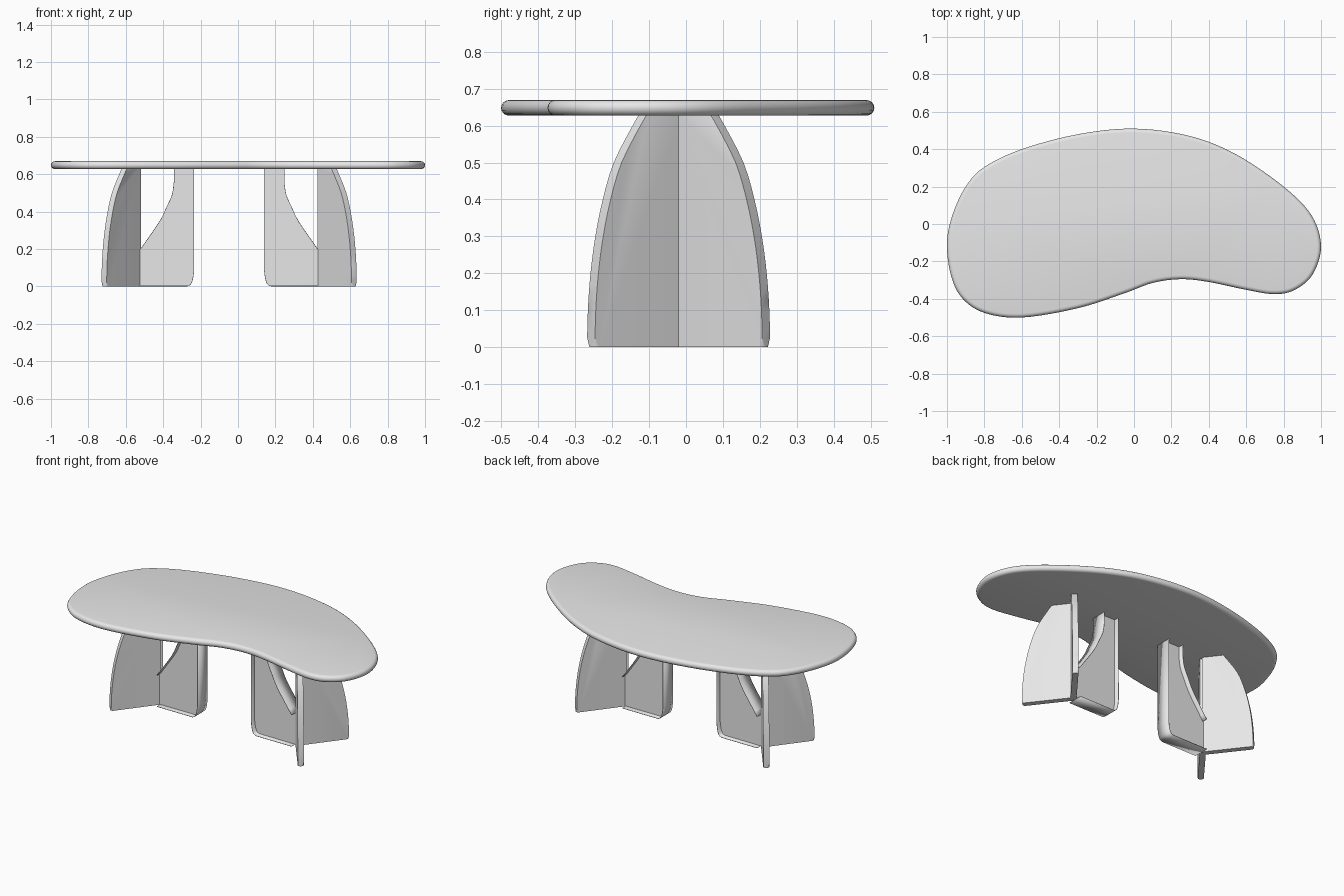
import bpy, bmesh, math
from mathutils import Vector, Matrix

if "Cube" in bpy.data.objects:
    bpy.data.objects.remove(bpy.data.objects["Cube"])

grey = bpy.data.materials.new("light_grey")
grey.diffuse_color = (0.8, 0.8, 0.8, 1)
grey.use_nodes = True
grey.node_tree.nodes["Principled BSDF"].inputs["Base Color"].default_value = grey.diffuse_color


def finish(bm, name, angle=40):
    bmesh.ops.recalc_face_normals(bm, faces=bm.faces)
    me = bpy.data.meshes.new(name)
    bm.to_mesh(me)
    bm.free()
    ob = bpy.data.objects.new(name, me)
    bpy.context.collection.objects.link(ob)
    me.materials.append(grey)
    bpy.ops.object.select_all(action='DESELECT')
    ob.select_set(True)
    bpy.context.view_layer.objects.active = ob
    bpy.ops.object.shade_smooth_by_angle(angle=math.radians(angle))
    return ob


def smooth(pts, steps, closed=False):
    """Catmull-Rom curve through 2D points."""
    n = len(pts)
    P = [Vector(p) for p in pts]
    get = (lambda i: P[i % n]) if closed else (lambda i: P[min(max(i, 0), n - 1)])
    out = []
    for i in range(n if closed else n - 1):
        a, b, c, d = get(i - 1), get(i), get(i + 1), get(i + 2)
        for s in range(steps):
            t = s / steps
            out.append(0.5 * (2 * b + (c - a) * t + (2 * a - 5 * b + 4 * c - d) * t * t
                              + (3 * b - a - 3 * c + d) * t ** 3))
    if not closed:
        out.append(P[-1])
    return out


# Kidney-shaped table top with a half-round edge
outline = smooth([(0, .51), (.3, .47), (.55, .37), (.8, .2), (.95, .045), (1, -.12),
                  (.955, -.27), (.86, -.352), (.75, -.375), (.6, -.352), (.4, -.31),
                  (.25, -.295), (.1, -.315), (-.05, -.37), (-.3, -.45), (-.6, -.5),
                  (-.8, -.475), (-.92, -.395), (-.98, -.27), (-1, -.1), (-.97, .05),
                  (-.9, .2), (-.8, .305), (-.6, .4), (-.3, .48)], 6, True)
bm = bmesh.new()
n, r, zc = len(outline), 0.021, 0.648
rings = []
for k in range(9):
    a = math.pi * (k / 8 - 0.5)
    ring = []
    for i, p in enumerate(outline):
        t = (outline[(i + 1) % n] - outline[i - 1]).normalized()
        q = p + Vector((t.y, -t.x)) * r * (1 - math.cos(a))   # clockwise outline: inward
        ring.append(bm.verts.new((q.x, q.y, zc + r * math.sin(a))))
    rings.append(ring)
for lo, hi in zip(rings, rings[1:]):
    for i in range(n):
        j = (i + 1) % n
        bm.faces.new((lo[i], lo[j], hi[j], hi[i]))
bm.faces.new(rings[0])
bm.faces.new(rings[-1])
finish(bm, "table_top")


def panel(name, profile, thick, place, round_edge=0):
    """Upright panel from a (distance, height) profile, optionally rounding its outer edge."""
    bm = bmesh.new()
    sides = [[bm.verts.new((u, v, z)) for u, z in profile] for v in (-thick / 2, thick / 2)]
    for s in sides:
        bm.faces.new(s)
    m = len(profile)
    for i in range(m):
        j = (i + 1) % m
        bm.faces.new((sides[0][i], sides[0][j], sides[1][j], sides[1][i]))
    if round_edge:
        rim = [e for e in bm.edges if all(v.co.x > 0.05 for v in e.verts)
               and abs(e.verts[0].co.y - e.verts[1].co.y) < 1e-6]
        bmesh.ops.bevel(bm, geom=rim, offset=round_edge, segments=5, profile=0.5,
                        affect='EDGES', clamp_overlap=True)
    bm.transform(place)
    return finish(bm, name)


def flange(name, path, width, place):
    """Thin strip that follows a (distance, height) path across the web panel."""
    bm = bmesh.new()
    rows = [[bm.verts.new((u, s * width / 2, z)) for s in (-1, 1)] for u, z in path]
    for a, b in zip(rows, rows[1:]):
        bm.faces.new((a[0], a[1], b[1], b[0]))
    bm.transform(place)
    ob = finish(bm, name)
    mod = ob.modifiers.new("thin", 'SOLIDIFY')
    mod.thickness, mod.offset = 0.003, 0


# Outer fin: edge leans inward toward the top
R = 0.30
fin_edge = smooth([(R, 0), (R * .99, .1), (R * .96, .2), (R * .905, .3), (R * .82, .4),
                   (R * .695, .5), (R * .48, .6), (R * .38, .64)], 3)
fin = [Vector((0, 0))] + fin_edge + [Vector((0, .64))]

# Inner web: rounded foot, straight end, sweeping cut-out
foot = smooth([(.262, .002), (.28, .012), (.291, .04), (.297, .085)], 3)
cut = smooth([(.191, .555), (.181, .49), (.15, .42), (.113, .345), (.013, .2)], 4)
path = [Vector((.013, .002))] + foot + [Vector((.297, .635)), Vector((.191, .635))] + cut
web = [Vector((0, .002))] + path[1:] + [Vector((0, .2))]

# Two mirrored bases, each with two fins and one flanged web
for side, s in (("left", -1), ("right", 1)):
    at = Matrix.Translation((-0.0475 + s * 0.4855, -0.02, 0))
    for label, d in (("front", -1), ("back", 1)):
        ang = math.atan2(d * 0.79, s * 0.61)
        panel(f"{side}_{label}_fin", fin, 0.035, at @ Matrix.Rotation(ang, 4, 'Z'), 0.016)
    turn = at @ Matrix.Rotation(math.pi if s > 0 else 0, 4, 'Z')
    panel(f"{side}_inner_web", web, 0.034, turn)
    flange(f"{side}_inner_flange", path, 0.1, turn)
